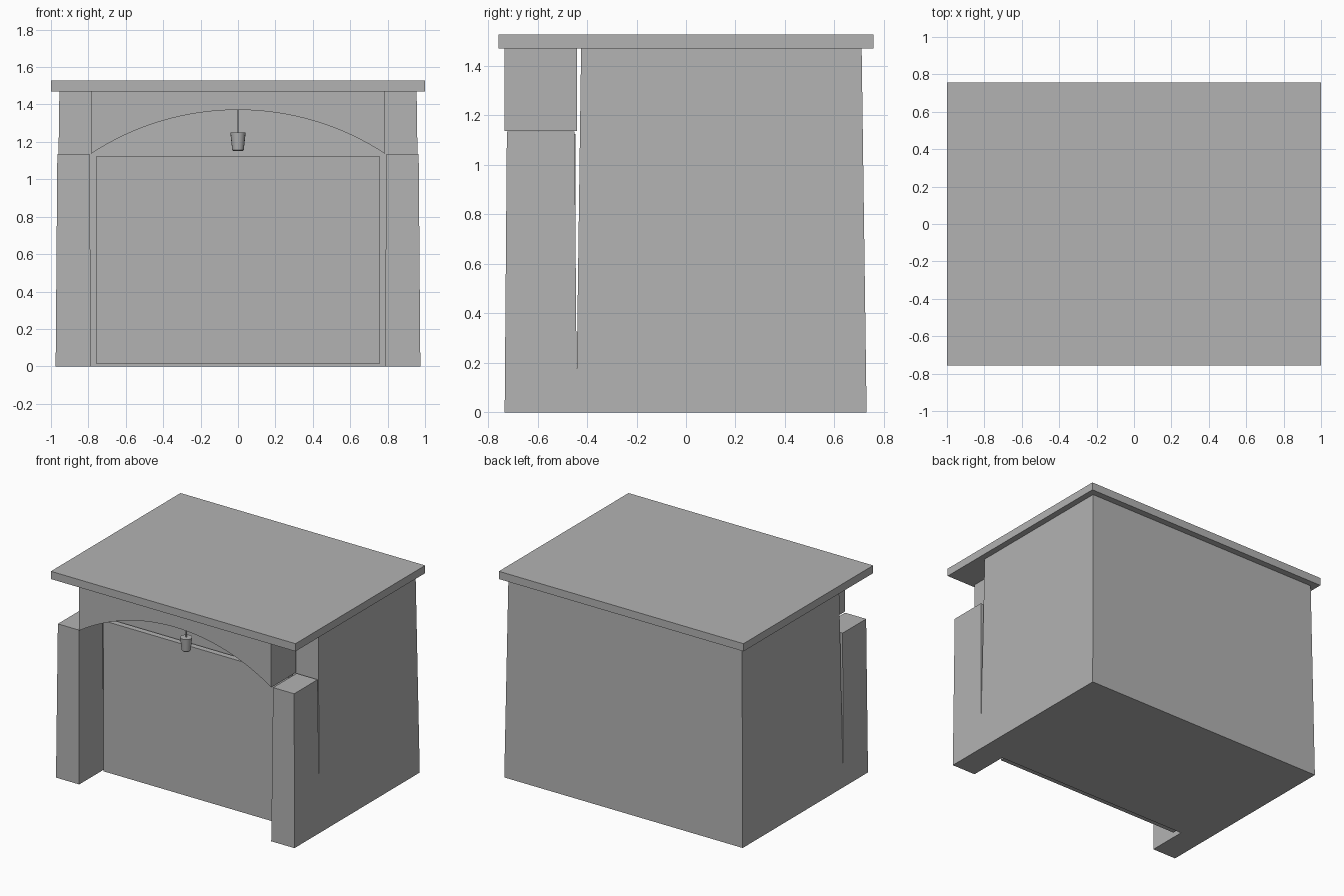
import bpy, bmesh, math

old = bpy.data.objects.get("Cube")
if old:
    bpy.data.objects.remove(old, do_unlink=True)

grey = bpy.data.materials.new("plain grey")
grey.use_nodes = True
colour = (0.45, 0.45, 0.45, 1)
grey.diffuse_color = colour
grey.node_tree.nodes["Principled BSDF"].inputs["Base Color"].default_value = colour


def finish(name, bm, smooth=False):
    bmesh.ops.recalc_face_normals(bm, faces=bm.faces)
    mesh = bpy.data.meshes.new(name)
    bm.to_mesh(mesh)
    bm.free()
    mesh.materials.append(grey)
    obj = bpy.data.objects.new(name, mesh)
    bpy.context.collection.objects.link(obj)
    if smooth:
        bpy.ops.object.select_all(action='DESELECT')
        obj.select_set(True)
        bpy.context.view_layer.objects.active = obj
        bpy.ops.object.shade_smooth_by_angle(angle=math.radians(35))
    return obj


def block(name, x, y, z, taper=0):
    """Box between the given limits, its top drawn in by taper on every side."""
    bm = bmesh.new()
    bmesh.ops.create_cube(bm, size=1)
    for v in bm.verts:
        inset = taper if v.co.z > 0 else 0
        v.co.x = x[1] - inset if v.co.x > 0 else x[0] + inset
        v.co.y = y[1] - inset if v.co.y > 0 else y[0] + inset
        v.co.z = z[1] if v.co.z > 0 else z[0]
    return finish(name, bm)


def turned(name, profile, centre, sides):
    """Closed solid with rings of (radius, height) about an upright axis."""
    bm = bmesh.new()
    rings = [[bm.verts.new((centre[0] + r * math.cos(math.tau * i / sides),
                            centre[1] + r * math.sin(math.tau * i / sides), z))
              for i in range(sides)] for r, z in profile]
    for low, high in zip(rings, rings[1:]):
        for i in range(sides):
            j = (i + 1) % sides
            bm.faces.new((low[i], low[j], high[j], high[i]))
    bm.faces.new(rings[0])
    bm.faces.new(rings[-1])
    return finish(name, bm, True)


# Main building, roof slab and door panel
block("building_body", (-0.975, 0.975), (-0.444, 0.73), (0, 1.47), 0.02)
block("roof_slab", (-1, 1), (-0.757, 0.757), (1.47, 1.527))
block("door_panel", (-0.757, 0.757), (-0.49, -0.447), (0.012, 1.125))

# Tapered front posts
for side, sign in (("left", 1), ("right", -1)):
    limits = sorted((sign * 0.785, sign * 0.975))
    block(side + "_post", limits, (-0.733, -0.441), (0, 1.135), 0.009)

# Arched beam between the posts: circular arc below, flat top
half, spring, rise = 0.785, 1.137, 0.234
radius = (half * half + rise * rise) / (2 * rise)
sweep = math.asin(half / radius)
steps = 32
bm = bmesh.new()
columns = []
for i in range(steps + 1):
    a = sweep * (2 * i / steps - 1)
    x = radius * math.sin(a)
    z = spring + rise - radius * (1 - math.cos(a))
    columns.append([bm.verts.new(p) for p in (
        (x, -0.733, z), (x, -0.733, 1.47), (x, -0.441, 1.47), (x, -0.441, z))])
for a, b in zip(columns, columns[1:]):
    for k in range(4):
        n = (k + 1) % 4
        bm.faces.new((a[k], a[n], b[n], b[k]))
bm.faces.new(columns[0])
bm.faces.new(columns[-1])
finish("arch_beam", bm, True)

# Hanging lamp and its cord
lamp = (0, -0.605)
turned("lamp_shade", [(0.024, 1.15), (0.031, 1.157), (0.041, 1.25)], lamp, 16)
turned("lamp_cord", [(0.004, 1.245), (0.004, 1.375)], lamp, 8)
